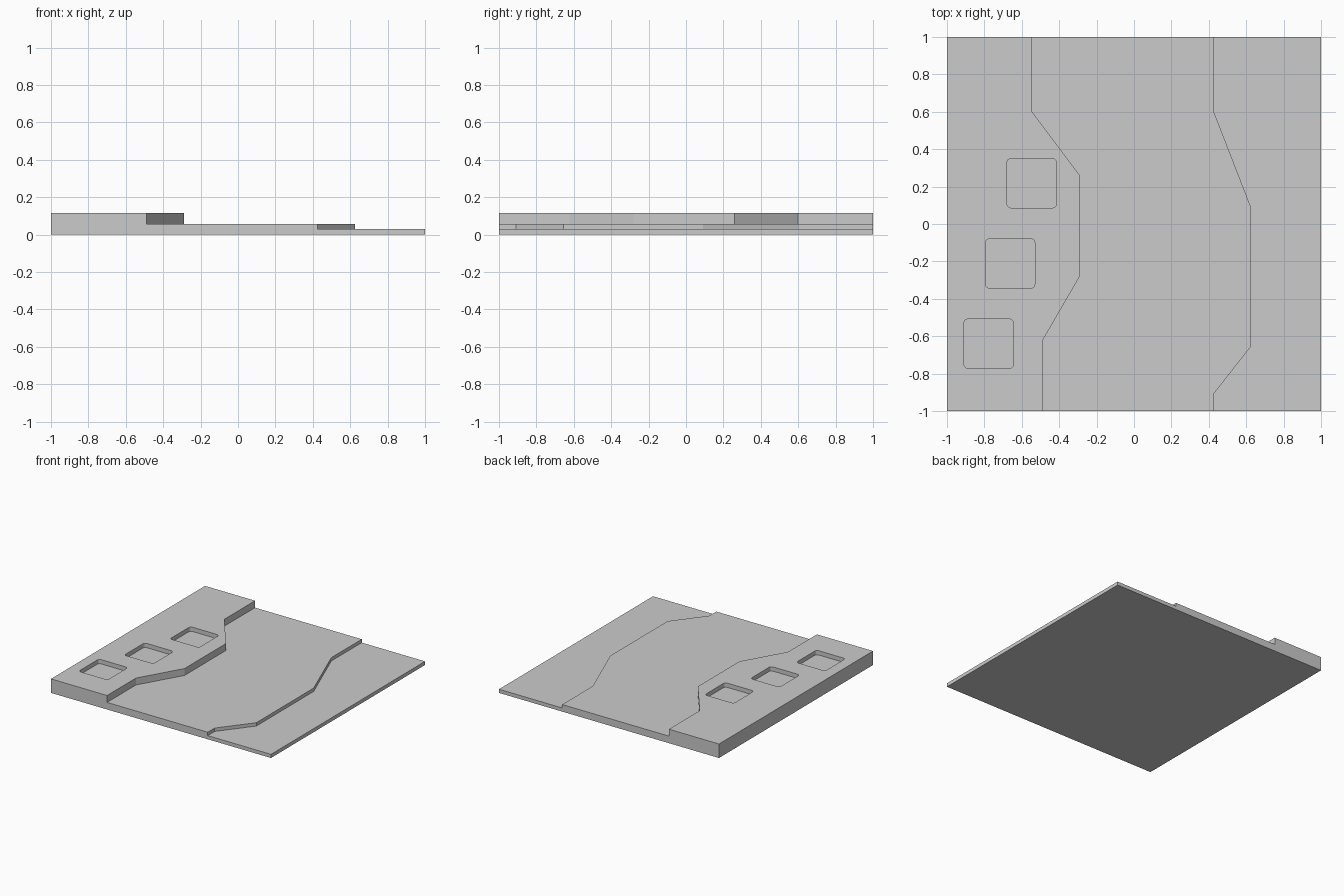
import bpy, bmesh, math

if "Cube" in bpy.data.objects:
    bpy.data.objects.remove(bpy.data.objects["Cube"])

LOW, MID, TOP = 0.03, 0.058, 0.115


def prism(name, outline, z0, z1):
    """Extrude a 2D outline between two heights."""
    bm = bmesh.new()
    face = bm.faces.new([bm.verts.new((x, y, z0)) for x, y in outline])
    ext = bmesh.ops.extrude_face_region(bm, geom=[face])
    for v in ext["geom"]:
        if isinstance(v, bmesh.types.BMVert):
            v.co.z = z1
    bmesh.ops.recalc_face_normals(bm, faces=bm.faces)
    mesh = bpy.data.meshes.new(name)
    bm.to_mesh(mesh)
    bm.free()
    obj = bpy.data.objects.new(name, mesh)
    bpy.context.collection.objects.link(obj)
    return obj


def rounded_square(cx, cy, half, r, steps=4):
    pts = []
    for q, (sx, sy) in enumerate(((1, 1), (-1, 1), (-1, -1), (1, -1))):
        for i in range(steps + 1):
            a = math.radians(90 * (q + i / steps))
            pts.append((cx + sx * (half - r) + r * math.cos(a),
                        cy + sy * (half - r) + r * math.sin(a)))
    return pts


def carve(target, cutter):
    mod = target.modifiers.new("carve", "BOOLEAN")
    mod.operation = "DIFFERENCE"
    mod.solver = "EXACT"
    mod.object = cutter
    bpy.context.view_layer.objects.active = target
    bpy.ops.object.modifier_apply(modifier=mod.name)
    bpy.data.objects.remove(cutter)


# Full-height slab
slab = prism("terraced_slab", [(-1, -1), (1, -1), (1, 1), (-1, 1)], 0, TOP)

# Two terraces, cut away to the right of each step line
upper_step = [(-0.545, 1.1), (-0.545, 0.6), (-0.29, 0.26),
              (-0.29, -0.28), (-0.49, -0.625), (-0.49, -1.1)]
lower_step = [(0.425, 1.1), (0.425, 0.605), (0.625, 0.09),
              (0.625, -0.655), (0.425, -0.91), (0.425, -1.1)]
for line, z in ((upper_step, MID), (lower_step, LOW)):
    carve(slab, prism("step_cutter", line + [(1.1, -1.1), (1.1, 1.1)], z, 0.2))

# Row of rounded square pockets in the top terrace
for i in range(3):
    cx, cy = -0.547 - 0.115 * i, 0.218 - 0.429 * i
    carve(slab, prism("pocket_cutter",
                      rounded_square(cx, cy, 0.132, 0.022), TOP - 0.035, 0.2))
